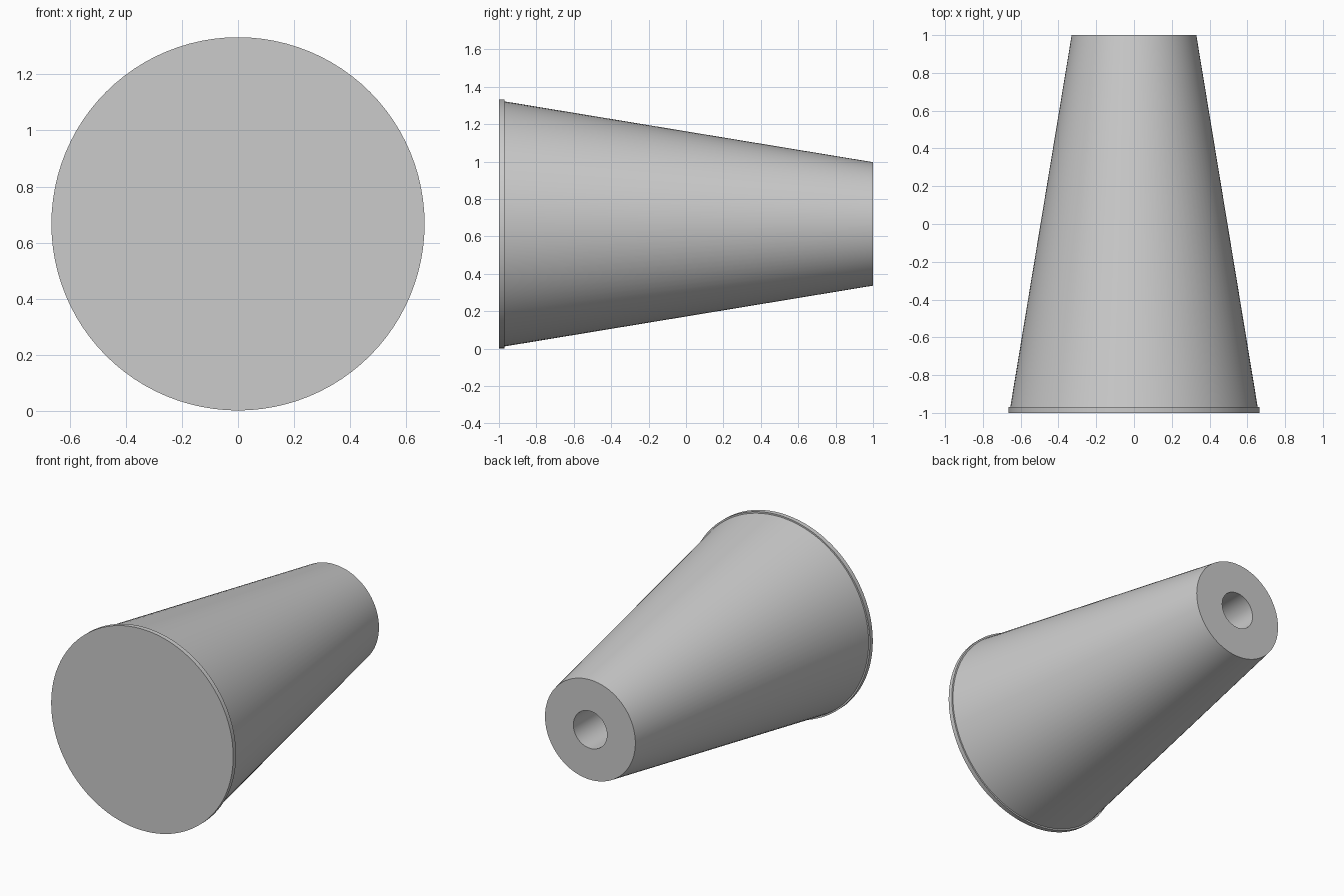
import bpy, bmesh, math

if "Cube" in bpy.data.objects:
    bpy.data.objects.remove(bpy.data.objects["Cube"])

SIDES = 96
AXIS_Z = 0.667


def lathe(name, profile, closed):
    """Revolve (radius, y) points round the y-parallel axis."""
    bm = bmesh.new()
    rings = []
    for r, y in profile:
        if r == 0:
            rings.append([bm.verts.new((0, y, AXIS_Z))] * SIDES)
        else:
            rings.append([bm.verts.new((r * math.cos(2 * math.pi * i / SIDES), y,
                                        AXIS_Z + r * math.sin(2 * math.pi * i / SIDES)))
                          for i in range(SIDES)])
    pairs = list(zip(rings, rings[1:]))
    if closed:
        pairs.append((rings[-1], rings[0]))
    for a, b in pairs:
        for i in range(SIDES):
            j = (i + 1) % SIDES
            bm.faces.new(dict.fromkeys((a[i], a[j], b[j], b[i])))
    bmesh.ops.recalc_face_normals(bm, faces=bm.faces)
    mesh = bpy.data.meshes.new(name)
    bm.to_mesh(mesh)
    bm.free()
    obj = bpy.data.objects.new(name, mesh)
    bpy.context.collection.objects.link(obj)
    bpy.ops.object.select_all(action='DESELECT')
    obj.select_set(True)
    bpy.context.view_layer.objects.active = obj
    bpy.ops.object.shade_smooth_by_angle(angle=math.radians(30))
    return obj


# Tapered body with a round bore opening at the back
lathe("tapered_body", [(0.655, -0.97), (0.33, 1.0), (0.123, 1.0), (0.123, -0.97)], True)

# Thin end plate forming the front face and its rim
lathe("end_plate", [(0, -1.0), (0.665, -1.0), (0.665, -0.97), (0, -0.97)], False)
